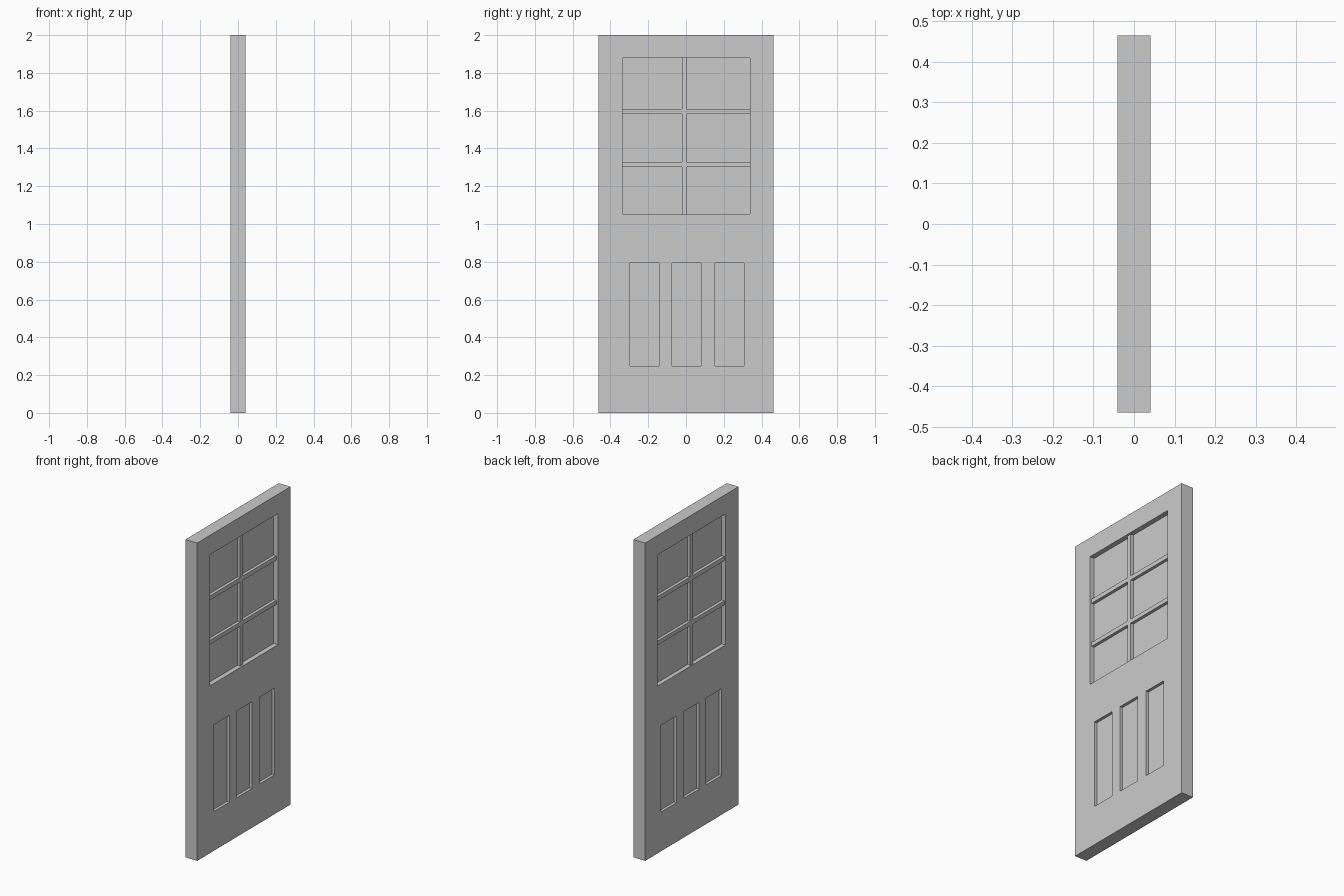
import bpy

if "Cube" in bpy.data.objects:
    bpy.data.objects.remove(bpy.data.objects["Cube"])

HALF_T, HALF_W, HEIGHT = 0.041, 0.464, 2.0
OPEN_Y, OPEN_Z = (-0.335, 0.34), (1.053, 1.878)     # window opening
BAR_Y = (-0.02, 0.006)                              # upright glazing bar
BARS_Z = [(1.303, 1.329), (1.582, 1.609)]           # cross bars
PANELS_Y = [(-0.296, -0.142), (-0.073, 0.08), (0.153, 0.306)]
PANEL_Z = (0.247, 0.793)
PANEL_DEPTH = 0.018
GLASS_X = {1: 0.010, -1: -0.014}                    # pane surface on each face
BAR_X = {1: 0.029, -1: -0.033}                      # bar surface on each face


def box(name, x, y, z):
    bpy.ops.mesh.primitive_cube_add(size=1, location=[sum(r) / 2 for r in (x, y, z)])
    ob = bpy.context.object
    ob.name = name
    ob.scale = [abs(r[1] - r[0]) for r in (x, y, z)]
    bpy.ops.object.transform_apply(location=False, rotation=False, scale=True)
    return ob


def carve(target, x, y, z):
    cutter = box("cutter", x, y, z)
    cutter.hide_render = True
    mod = target.modifiers.new("recess", 'BOOLEAN')
    mod.operation, mod.solver, mod.object = 'DIFFERENCE', 'EXACT', cutter
    bpy.context.view_layer.objects.active = target
    bpy.ops.object.modifier_apply(modifier=mod.name)
    bpy.data.objects.remove(cutter)


# Door slab with recessed window and lower panels on both faces
slab = box("door_slab", (-HALF_T, HALF_T), (-HALF_W, HALF_W), (0, HEIGHT))
for s in (1, -1):
    carve(slab, (GLASS_X[s], s * 0.1), OPEN_Y, OPEN_Z)
    for py in PANELS_Y:
        carve(slab, (s * (HALF_T - PANEL_DEPTH), s * 0.1), py, PANEL_Z)

# Glazing bars, set slightly back from the door face
for s, side in ((1, "right"), (-1, "left")):
    x = (GLASS_X[s], BAR_X[s])
    box(f"upright_bar_{side}", x, BAR_Y, OPEN_Z)
    for z in BARS_Z:
        box(f"cross_bar_{side}", x, (OPEN_Y[0], BAR_Y[0]), z)
        box(f"cross_bar_{side}", x, (BAR_Y[1], OPEN_Y[1]), z)
